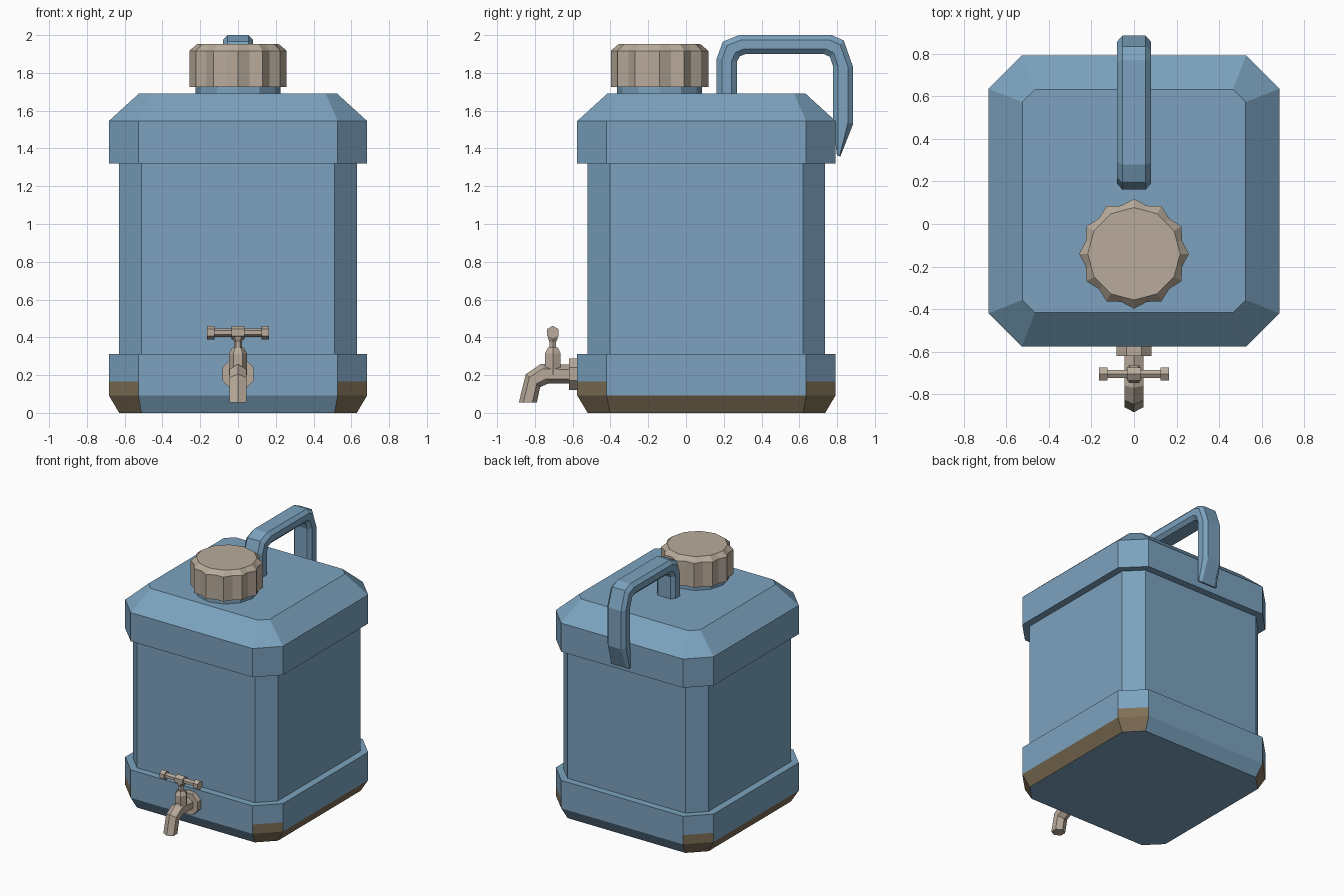
import bpy, bmesh, math
from mathutils import Matrix, Vector

cube = bpy.data.objects.get("Cube")
if cube:
    bpy.data.objects.remove(cube, do_unlink=True)


def material(name, rgb):
    mat = bpy.data.materials.new(name)
    mat.use_nodes = True
    mat.diffuse_color = (*rgb, 1)
    mat.node_tree.nodes["Principled BSDF"].inputs["Base Color"].default_value = (*rgb, 1)
    return mat


BLUE = material("dusty_blue", (0.2, 0.365, 0.52))
TAN = material("warm_tan", (0.485, 0.41, 0.33))
BROWN = material("dark_brown", (0.215, 0.16, 0.095))


def skin(name, rings, *mats):
    """Join equal-sized closed rings of points and cap both ends."""
    bm = bmesh.new()
    loops = [[bm.verts.new(p) for p in ring] for ring in rings]
    for a, b in zip(loops, loops[1:]):
        for i in range(len(a)):
            j = (i + 1) % len(a)
            bm.faces.new((a[i], a[j], b[j], b[i]))
    bm.faces.new(loops[0])
    bm.faces.new(loops[-1])
    bmesh.ops.recalc_face_normals(bm, faces=bm.faces)
    mesh = bpy.data.meshes.new(name)
    bm.to_mesh(mesh)
    bm.free()
    for mat in mats:
        mesh.materials.append(mat)
    obj = bpy.data.objects.new(name, mesh)
    bpy.context.collection.objects.link(obj)
    return obj


def turned(name, profile, sides, place, mat, phase=0.0):
    """Polygonal turning: profile holds (height, radius) pairs along local z."""
    rings = []
    for h, r in profile:
        angles = [math.tau * (i + phase) / sides for i in range(sides)]
        rings.append([place @ Vector((r * math.cos(a), r * math.sin(a), h)) for a in angles])
    return skin(name, rings, mat)


def swept(name, stations, section, mat):
    """Bar in the yz plane: stations pair outer and inner edge points."""
    rings = []
    for outer, inner in stations:
        o, n = Vector((0, *outer)), Vector((0, *inner))
        rings.append([n.lerp(o, t) + Vector((x, 0, 0)) for x, t in section])
    return skin(name, rings, mat)


# Tank: stacked chamfered rectangles
def chamfered(z, half, cut, mid_y=0.108):
    corner = half - cut
    quarter = [(half, corner), (corner, half)]
    pts = (quarter + [(-x, y) for x, y in reversed(quarter)]
           + [(-x, -y) for x, y in quarter] + [(x, -y) for x, y in reversed(quarter)])
    return [(x, y + mid_y, z) for x, y in pts]


WIDE, WALL, LID = (0.684, 0.156), (0.629, 0.118), (0.525, 0.06)
levels = [(0, WALL), (0.093, WIDE), (0.165, WIDE), (0.312, WIDE), (0.312, WALL),
          (1.32, WALL), (1.32, WIDE), (1.545, WIDE), (1.69, LID)]
tank = skin("tank", [chamfered(z, *size) for z, size in levels], BLUE, BROWN)

# Worn brown foot: side bevels and the lower part of each corner
for face in tank.data.polygons:
    if face.center.z < 0.16 and 0.3 < abs(face.normal.x) < 0.95:
        face.material_index = 1

# Neck and fluted cap
cap_place = Matrix.Translation((0, -0.14, 0))
turned("neck", [(1.67, 0.225), (1.76, 0.225)], 12, cap_place, BLUE)


def fluted(z, peak, valley):
    ring = []
    for i in range(24):
        r, a = (valley if i % 2 else peak), math.tau * i / 24
        ring.append(cap_place @ Vector((r * math.cos(a), r * math.sin(a), z)))
    return ring


skin("cap", [fluted(1.725, 0.258, 0.234), fluted(1.917, 0.258, 0.234),
             fluted(1.952, 0.217, 0.21)], TAN)

# Carrying handle
bevelled = [(-0.055, 1), (0.055, 1), (0.08, 0.74), (0.08, 0.26),
            (0.055, 0), (-0.055, 0), (-0.08, 0.26), (-0.08, 0.74)]
swept("carry_handle", [
    ((0.162, 1.68), (0.27, 1.68)), ((0.162, 1.875), (0.27, 1.86)),
    ((0.195, 1.965), (0.285, 1.888)), ((0.28, 2.0), (0.315, 1.9)),
    ((0.77, 2.0), (0.73, 1.9)), ((0.835, 1.972), (0.762, 1.885)),
    ((0.885, 1.83), (0.777, 1.84)), ((0.885, 1.53), (0.777, 1.545)),
    ((0.817, 1.357), (0.799, 1.363))], bevelled, BLUE)

# Tap: wall flange, pipe with curved spout
forward = Matrix.Translation((0, -0.56, 0.205)) @ Matrix.Rotation(math.pi / 2, 4, "X")
turned("tap_flange", [(0, 0.09), (0.06, 0.09)], 8, forward, TAN, 0.5)
hexagon = [(0, 1), (0.044, 0.75), (0.044, 0.25), (0, 0), (-0.044, 0.25), (-0.044, 0.75)]
swept("tap_spout", [
    ((-0.6, 0.255), (-0.6, 0.155)), ((-0.77, 0.258), (-0.73, 0.155)),
    ((-0.848, 0.205), (-0.772, 0.137)), ((-0.885, 0.055), (-0.79, 0.055))], hexagon, TAN)

# Tap valve, stem and cross handle
valve = Matrix.Translation((0, -0.705, 0))
turned("tap_valve", [(0.2, 0.048), (0.315, 0.048), (0.345, 0.03)], 6, valve, TAN)
turned("tap_stem", [(0.33, 0.02), (0.375, 0.02), (0.395, 0.03), (0.42, 0.03)], 6, valve, TAN)
across = Matrix.Translation((0, -0.705, 0.425)) @ Matrix.Rotation(math.pi / 2, 4, "Y")
half_bar = [(0.165, 0.036), (0.125, 0.036), (0.125, 0.022), (0.034, 0.022), (0.034, 0.036)]
bar = [(-x, r) for x, r in half_bar] + half_bar[::-1]
turned("tap_handle", bar, 6, across, TAN)
